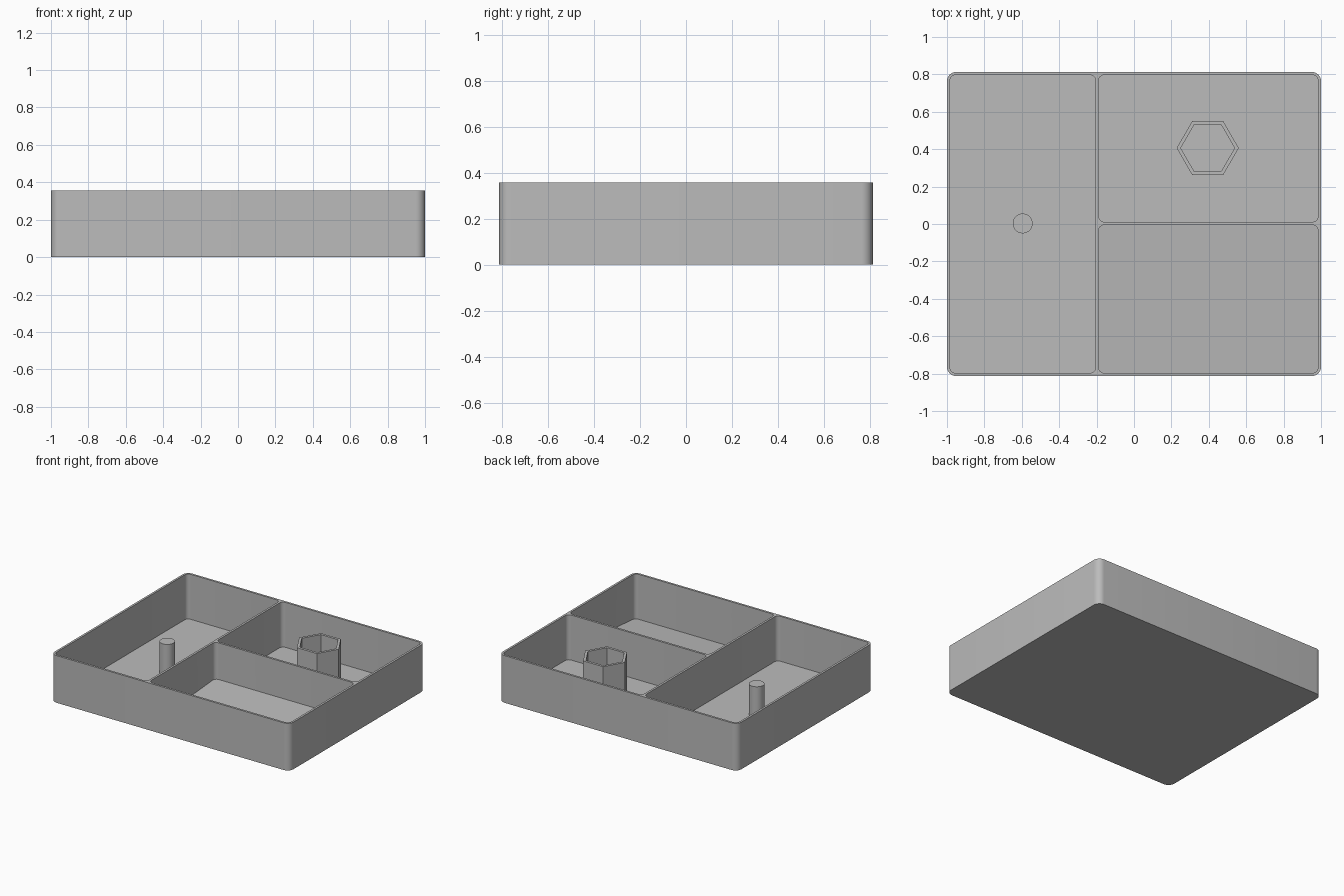
import bpy, bmesh, math
from mathutils import Vector

if "Cube" in bpy.data.objects:
    bpy.data.objects.remove(bpy.data.objects["Cube"], do_unlink=True)

# Dimensions
X, Y, H = 1.0, 0.813, 0.357
WALL, FLOOR = 0.0163, 0.0165
SPLIT = -0.197          # centre line of the long divider
RAMP = 0.08             # raised back edge of the sloping floor

grey = bpy.data.materials.new("plain grey")
grey.use_nodes = True
colour = (0.5, 0.5, 0.5, 1)
grey.diffuse_color = colour
grey.node_tree.nodes["Principled BSDF"].inputs["Base Color"].default_value = colour


def rounded_rect(x0, x1, y0, y1, r, steps=8):
    pts = []
    for i, (cx, cy) in enumerate([(x1 - r, y1 - r), (x0 + r, y1 - r),
                                  (x0 + r, y0 + r), (x1 - r, y0 + r)]):
        for k in range(steps + 1):
            a = (i + k / steps) * math.pi / 2
            pts.append((cx + r * math.cos(a), cy + r * math.sin(a)))
    return pts


def ring(cx, cy, r, n):
    return [(cx + r * math.cos(2 * math.pi * k / n),
             cy + r * math.sin(2 * math.pi * k / n)) for k in range(n)]


def prism(name, outline, bottom, top):
    """Extrude an outline; bottom is a function of the point's y."""
    bm = bmesh.new()
    low = [bm.verts.new((x, y, bottom(y))) for x, y in outline]
    high = [bm.verts.new((x, y, top)) for x, y in outline]
    n = len(outline)
    bm.faces.new(low[::-1])
    bm.faces.new(high)
    for i in range(n):
        j = (i + 1) % n
        bm.faces.new((low[i], low[j], high[j], high[i]))
    mesh = bpy.data.meshes.new(name)
    bm.to_mesh(mesh)
    bm.free()
    mesh.materials.append(grey)
    ob = bpy.data.objects.new(name, mesh)
    bpy.context.collection.objects.link(ob)
    return ob


def select(ob):
    bpy.ops.object.select_all(action='DESELECT')
    ob.select_set(True)
    bpy.context.view_layer.objects.active = ob


def cut(target, cutter):
    mod = target.modifiers.new("cut", 'BOOLEAN')
    mod.operation, mod.object, mod.solver = 'DIFFERENCE', cutter, 'EXACT'
    select(target)
    bpy.ops.object.modifier_apply(modifier=mod.name)
    bpy.data.objects.remove(cutter, do_unlink=True)


def flat(y):
    return FLOOR


def ramp(y):
    t = (y + Y - WALL) / (Y - WALL)
    return FLOOR + (RAMP - FLOOR) * t


# Tray with three compartments
tray = prism("tray", rounded_rect(-X, X, -Y, Y, 0.05), lambda y: 0, H)
half = WALL / 2
xi, yi = X - WALL, Y - WALL
for x0, x1, y0, y1, base in [
        (-xi, SPLIT - half, -yi, yi, flat),
        (SPLIT + half, xi, 0.003 + half, yi, flat),
        (SPLIT + half, xi, -yi, 0.003 - half, ramp)]:
    cut(tray, prism("pocket_cutter", rounded_rect(x0, x1, y0, y1, 0.03), base, H + 0.1))

# Round post in the long compartment
post = prism("post", ring(-0.595, 0.003, 0.053, 48), lambda y: FLOOR - 0.005, 0.25)

# Open hexagonal holder in the back compartment
holder = prism("hex_holder", ring(0.394, 0.406, 0.166, 6), lambda y: FLOOR - 0.005, 0.344)
cut(holder, prism("hex_cutter", ring(0.394, 0.406, 0.144, 6), lambda y: FLOOR - 0.1, 0.5))

for ob in (tray, post, holder):
    select(ob)
    bpy.ops.object.shade_smooth_by_angle(angle=math.radians(30))
